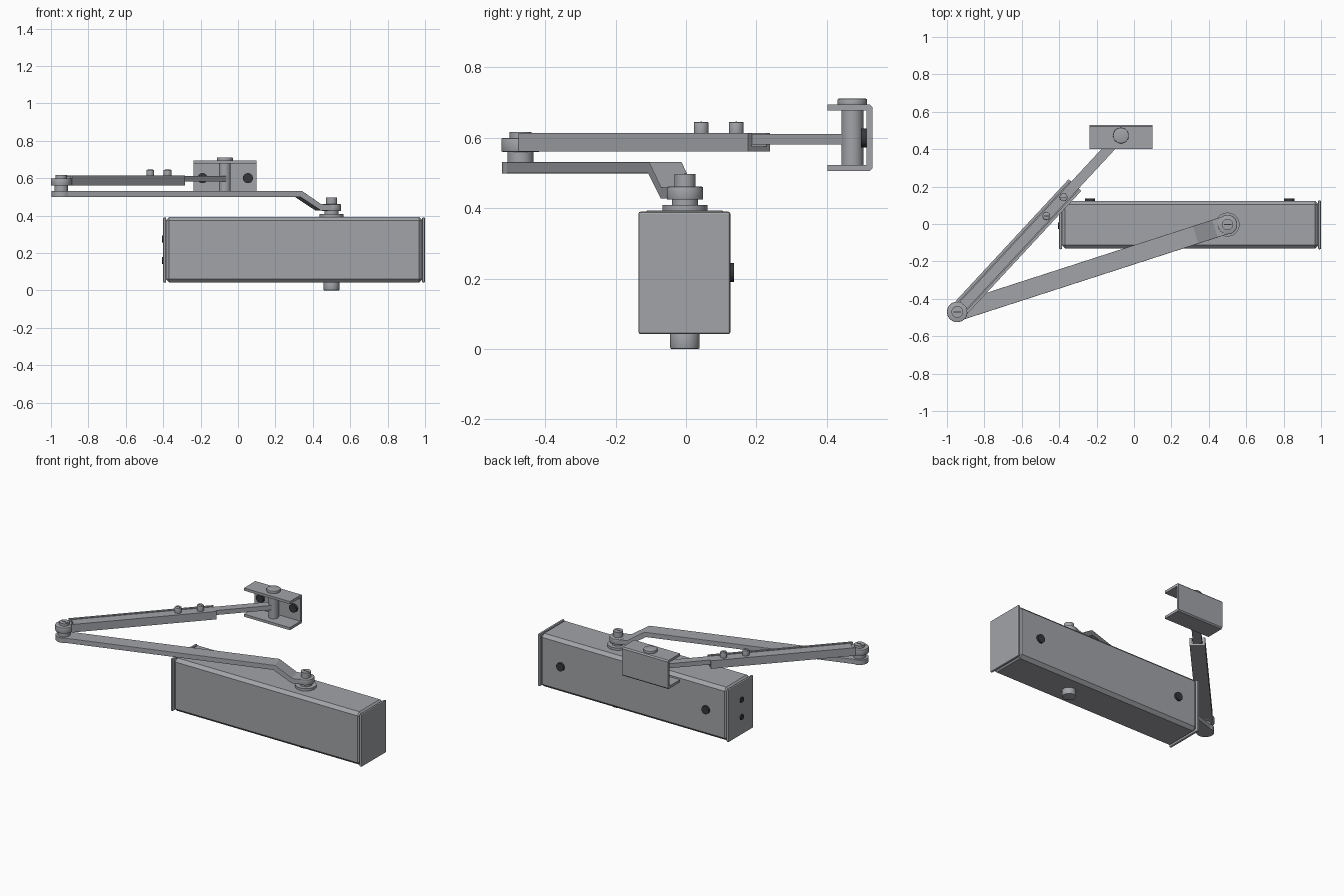
import bpy, bmesh, math
from mathutils import Matrix, Vector

if "Cube" in bpy.data.objects:
    bpy.data.objects.remove(bpy.data.objects["Cube"])


def material(name, rgb):
    m = bpy.data.materials.new(name)
    m.diffuse_color = (*rgb, 1)
    m.use_nodes = True
    m.node_tree.nodes["Principled BSDF"].inputs["Base Color"].default_value = m.diffuse_color
    return m


STEEL = material("steel grey", (0.36, 0.37, 0.39))
DARK = material("dark screw", (0.035, 0.037, 0.042))
UP = Vector((0, 0, 1))


def finish(name, bm, mat, bevel=0, segments=2, smooth=False):
    bmesh.ops.recalc_face_normals(bm, faces=bm.faces)
    mesh = bpy.data.meshes.new(name)
    bm.to_mesh(mesh)
    bm.free()
    mesh.materials.append(mat)
    ob = bpy.data.objects.new(name, mesh)
    bpy.context.collection.objects.link(ob)
    if bevel:
        b = ob.modifiers.new("bevel", 'BEVEL')
        b.width, b.segments = bevel, segments
    if smooth:
        bpy.ops.object.select_all(action='DESELECT')
        ob.select_set(True)
        bpy.context.view_layer.objects.active = ob
        bpy.ops.object.shade_smooth_by_angle(angle=math.radians(35))
    return ob


def box(name, lo, hi, mat=STEEL, bevel=0, segments=2):
    bm = bmesh.new()
    bmesh.ops.create_cube(bm, size=1)
    lo, hi = Vector(lo), Vector(hi)
    for v in bm.verts:
        v.co = Vector([a + (b - a) * (c + 0.5) for a, b, c in zip(lo, hi, v.co)])
    return finish(name, bm, mat, bevel, segments)


def cyl(name, a, b, r, mat=STEEL, bevel=0):
    """Cylinder from point a to point b."""
    a, b = Vector(a), Vector(b)
    d = b - a
    bm = bmesh.new()
    bmesh.ops.create_cone(bm, cap_ends=True, segments=32, radius1=r, radius2=r, depth=d.length)
    rot = UP.rotation_difference(d).to_matrix().to_4x4()
    bmesh.ops.transform(bm, matrix=Matrix.Translation((a + b) / 2) @ rot, verts=bm.verts)
    if bevel:
        rims = [e for e in bm.edges if any(len(f.verts) > 4 for f in e.link_faces)]
        bmesh.ops.bevel(bm, geom=rims, offset=bevel, segments=2, affect='EDGES', profile=0.5)
    return finish(name, bm, mat, smooth=True)


def post(name, xy, z0, z1, r, mat=STEEL, bevel=0):
    return cyl(name, (*xy, z0), (*xy, z1), r, mat, bevel)


def prism(name, pts, start, end, origin, ax, bevel=0):
    """Profile in (ax, up) plane, extruded along ax x up from start to end."""
    ax = Vector(ax)
    side = ax.cross(UP)
    bm = bmesh.new()
    place = lambda p, t: Vector((*origin, 0)) + ax * p[0] + UP * p[1] + side * t
    face = bm.faces.new([bm.verts.new(place(p, start)) for p in pts])
    new = bmesh.ops.extrude_face_region(bm, geom=[face])["geom"]
    bmesh.ops.translate(bm, vec=side * (end - start),
                        verts=[v for v in new if isinstance(v, bmesh.types.BMVert)])
    return finish(name, bm, STEEL, bevel)


HUB, ELBOW, PIN = (0.5, -0.003), (-0.945, -0.47), (-0.07, 0.473)

# closer body, end caps and its dark screws
box("closer_body", (-0.388, -0.131, 0.042), (0.988, 0.124, 0.393), bevel=0.02, segments=1)
for name, x in (("left_end_cap", -0.4), ("right_end_cap", 0.984)):
    box(name, (x, -0.135, 0.042), (x + 0.016, 0.126, 0.39), bevel=0.006)
for i, x in enumerate((-0.235, 0.83)):
    cyl(f"back_screw_{i}", (x, 0.11, 0.217), (x, 0.137, 0.217), 0.027, DARK)
for i, z in enumerate((0.16, 0.275)):
    cyl(f"end_screw_{i}", (-0.39, -0.01, z), (-0.406, -0.01, z), 0.018, DARK)

# spindle stack
post("spindle_bottom", HUB, 0, 0.05, 0.042, bevel=0.004)
post("spindle_flange", HUB, 0.385, 0.409, 0.064)
post("spindle_collar", HUB, 0.405, 0.43, 0.037)
post("arm_hub", HUB, 0.424, 0.461, 0.052, bevel=0.004)
post("spindle_shaft", HUB, 0.42, 0.497, 0.03)
box("spindle_slot", (HUB[0] - 0.02, HUB[1] - 0.003, 0.494), (HUB[0] + 0.02, HUB[1] + 0.003, 0.498), DARK)

# main arm, stepped up between hub and elbow
d1 = Vector((ELBOW[0] - HUB[0], ELBOW[1] - HUB[1], 0))
L1 = d1.length
d1.normalize()
profile = [(0, 0.427), (0.075, 0.427), (0.19, 0.499), (L1, 0.499),
           (L1, 0.531), (0.18, 0.531), (0.07, 0.459), (0, 0.459)]
prism("main_arm", profile, -0.049, 0.049, HUB, d1, bevel=0.002)
post("main_arm_end", ELBOW, 0.499, 0.531, 0.053)

# elbow joint
post("elbow_spacer", ELBOW, 0.525, 0.565, 0.037)
post("elbow_ring", ELBOW, 0.56, 0.599, 0.055, bevel=0.004)
post("elbow_screw", ELBOW, 0.59, 0.616, 0.031)
box("elbow_slot", (ELBOW[0] - 0.02, ELBOW[1] - 0.003, 0.613), (ELBOW[0] + 0.02, ELBOW[1] + 0.003, 0.617), DARK)

# forearm: channel open at the top, with a sliding rod inside
d2 = Vector((PIN[0] - ELBOW[0], PIN[1] - ELBOW[1], 0))
L2 = d2.length
d2.normalize()
across = UP.cross(d2)
w, t = 0.046, 0.015
channel = [(-w, 0.561), (w, 0.561), (w, 0.614), (w - t, 0.614), (w - t, 0.575),
           (t - w, 0.575), (t - w, 0.614), (-w, 0.614)]
prism("forearm_channel", channel, 0.035, 0.925, ELBOW, across)
rod = [(-0.027, 0.581), (0.027, 0.581), (0.027, 0.611), (-0.027, 0.611)]
prism("sliding_rod", rod, 0.05, L2, ELBOW, across)
for i, s in enumerate((0.70, 0.836)):
    p = (ELBOW[0] + d2.x * s, ELBOW[1] + d2.y * s)
    post(f"clamp_screw_{i}", p, 0.6, 0.645, 0.021, bevel=0.003)
    box(f"clamp_slot_{i}", (p[0] - 0.015, p[1] - 0.002, 0.643), (p[0] + 0.015, p[1] + 0.002, 0.646), DARK)

# frame bracket: C profile in y-z, with pivot pin and screws
y0, y1, z0, z1, k, c = 0.402, 0.53, 0.505, 0.695, 0.017, 0.008
bracket = [(y0, z0), (y1 - c, z0), (y1, z0 + c), (y1, z1 - c), (y1 - c, z1), (y0, z1),
           (y0, z1 - k), (y1 - k, z1 - k), (y1 - k, z0 + k), (y0, z0 + k)]
prism("frame_bracket", bracket, -0.238, 0.099, (0, 0), (0, 1, 0))
post("pivot_pin", PIN, 0.515, 0.69, 0.031)
post("pivot_pin_head", PIN, 0.69, 0.711, 0.042, bevel=0.003)
for i, x in enumerate((-0.19, 0.053)):
    cyl(f"bracket_screw_{i}", (x, 0.52, 0.6), (x, 0.497, 0.6), 0.027, DARK)
